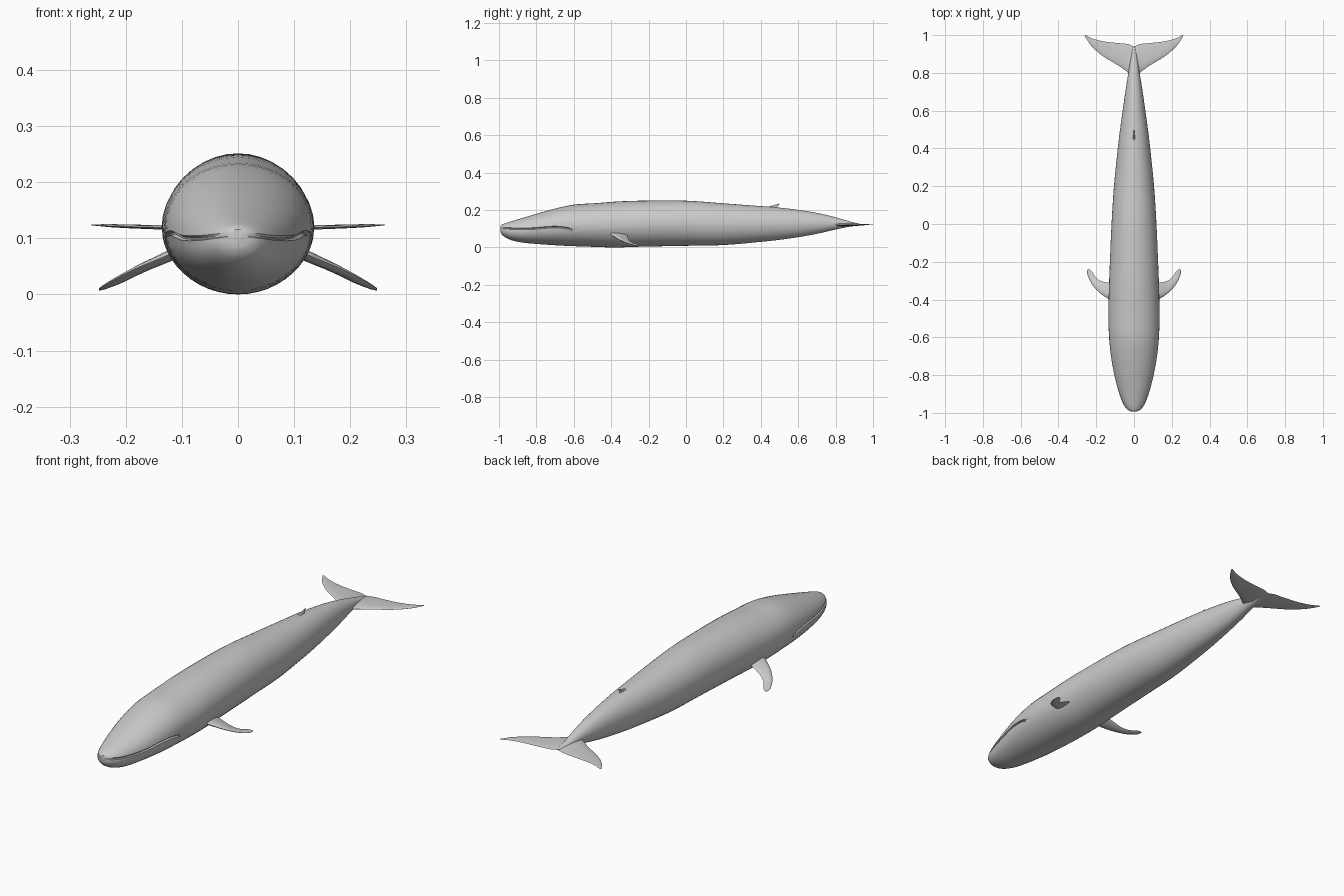
import bpy, bmesh, math
from mathutils import Vector

grey = bpy.data.materials.new("whale grey")
grey.diffuse_color = (0.6, 0.6, 0.6, 1)


def spline(rows, y):
    """Smooth value of a table of (y, value...) rows at y."""
    i = max(j for j in range(len(rows) - 1) if rows[j][0] <= y or j == 0)
    a, b = rows[i], rows[i + 1]
    p, n = rows[max(i - 1, 0)], rows[min(i + 2, len(rows) - 1)]
    h = b[0] - a[0]
    t = (y - a[0]) / h
    out = []
    for k in range(1, len(a)):
        m0 = (b[k] - p[k]) / (b[0] - p[0]) * h
        m1 = (n[k] - a[k]) / (n[0] - a[0]) * h
        out.append((2*t**3 - 3*t*t + 1)*a[k] + (t**3 - 2*t*t + t)*m0
                   + (3*t*t - 2*t**3)*b[k] + (t**3 - t*t)*m1)
    return out


def loft(name, rings_by_part, angle=50):
    """Skin each list of closed rings and cap both ends."""
    bm = bmesh.new()
    for rings in rings_by_part:
        vs = [[bm.verts.new(p) for p in r] for r in rings]
        n = len(vs[0])
        for a, b in zip(vs, vs[1:]):
            for i in range(n):
                bm.faces.new((a[i], a[(i+1) % n], b[(i+1) % n], b[i]))
        bm.faces.new(vs[0])
        bm.faces.new(vs[-1])
    bmesh.ops.recalc_face_normals(bm, faces=bm.faces)
    me = bpy.data.meshes.new(name)
    bm.to_mesh(me)
    bm.free()
    ob = bpy.data.objects.new(name, me)
    bpy.context.collection.objects.link(ob)
    me.materials.append(grey)
    bpy.ops.object.select_all(action='DESELECT')
    ob.select_set(True)
    bpy.context.view_layer.objects.active = ob
    bpy.ops.object.shade_smooth_by_angle(angle=math.radians(angle))


def blade(sections, up, mirror=False, steps=4):
    """Foil rings from (leading point, trailing point, thickness) sections."""
    table = [(i, *le, *te, t) for i, (le, te, t) in enumerate(sections)]
    rings, up = [], Vector(up)
    for s in range((len(sections) - 1) * steps + 1):
        v = spline(table, s / steps)
        le, te, th = Vector(v[:3]), Vector(v[3:6]), v[6]
        ring = []
        for k in range(12):
            a = 2 * math.pi * k / 12
            u = (1 - math.cos(a)) / 2
            p = le.lerp(te, u) + up * th / 2 * math.sin(a) * (1.25 - 0.75 * u)
            ring.append(Vector((-p.x, p.y, p.z)) if mirror else p)
        rings.append(ring)
    return rings


# Body stations: y, half width, top z, bottom z
BODY = [(-0.992, 0.016, 0.116, 0.084), (-0.985, 0.032, 0.122, 0.070),
        (-0.965, 0.050, 0.130, 0.053), (-0.93, 0.067, 0.141, 0.038),
        (-0.88, 0.084, 0.156, 0.027), (-0.8, 0.104, 0.180, 0.019),
        (-0.7, 0.122, 0.208, 0.012), (-0.6, 0.132, 0.229, 0.007),
        (-0.48, 0.136, 0.237, 0.003), (-0.38, 0.134, 0.245, 0.0),
        (-0.25, 0.130, 0.250, 0.004), (0.0, 0.119, 0.250, 0.009),
        (0.2, 0.106, 0.236, 0.013), (0.4, 0.086, 0.221, 0.030),
        (0.5, 0.074, 0.213, 0.041), (0.6, 0.060, 0.201, 0.055),
        (0.7, 0.046, 0.185, 0.073), (0.8, 0.030, 0.161, 0.096),
        (0.88, 0.017, 0.138, 0.112), (0.94, 0.005, 0.124, 0.119)]
# Mouth line: y, z, groove depth
MOUTH = [(-1.0, 0.106, 0.003), (-0.93, 0.101, 0.005), (-0.82, 0.101, 0.006),
         (-0.72, 0.109, 0.008), (-0.66, 0.107, 0.008), (-0.62, 0.100, 0.006),
         (-0.59, 0.089, 0.0), (-0.4, 0.10, 0.0), (0.0, 0.12, 0.0),
         (1.0, 0.122, 0.0)]


def body_ring(y):
    w, top, bot = spline(BODY, y)
    zm, depth = spline(MOUTH, y)
    depth = max(depth, 0) if y < -0.59 else 0
    c, h = (top + bot) / 2, (top - bot) / 2
    tm = math.asin(max(-0.8, min(0.8, (zm - c) / h)))
    d = min(0.0045 / h, 0.15)
    lo, hi = -math.pi / 2, math.pi / 2
    side = [(lo + (tm - d - lo) * i / 10, 0) for i in range(11)]
    side += [(tm - d / 3, depth), (tm + d / 3, depth)]
    side += [(tm + d + (hi - tm - d) * i / 10, 0) for i in range(11)]
    pts = [Vector((max(w - g, 0) * math.cos(a), y, c + (h - g) * math.sin(a)))
           for a, g in side]
    return pts + [Vector((-p.x, p.y, p.z)) for p in pts[-2:0:-1]]


ys = [-0.992, -0.989, -0.985, -0.978, -0.965, -0.948]
ys += [-0.93 + 0.02 * i for i in range(18)]
ys += [-0.57 + 1.51 * i / 42 for i in range(43)]
loft("body", [body_ring(y) for y in ys] and [[body_ring(y) for y in ys]], 40)

# Side flippers, swept back and drooping
FLIPPER = [((0.085, -0.425, 0.088), (0.085, -0.315, 0.080), 0.022),
           ((0.130, -0.400, 0.068), (0.130, -0.312, 0.060), 0.020),
           ((0.185, -0.362, 0.045), (0.178, -0.300, 0.036), 0.014),
           ((0.225, -0.315, 0.024), (0.205, -0.278, 0.022), 0.010),
           ((0.246, -0.270, 0.011), (0.226, -0.248, 0.014), 0.007),
           ((0.248, -0.244, 0.008), (0.240, -0.238, 0.010), 0.003)]
for side, flip in (("right", False), ("left", True)):
    loft(side + "_flipper", [blade(FLIPPER, (0.35, 0, 0.9), flip)], 60)

# Tail flukes
FLUKE = [((0.0, 0.770, 0.124), (0.0, 0.938, 0.121), 0.024),
         ((0.030, 0.800, 0.121), (0.030, 0.952, 0.121), 0.016),
         ((0.085, 0.840, 0.119), (0.085, 0.958, 0.120), 0.011),
         ((0.165, 0.889, 0.120), (0.155, 0.966, 0.121), 0.008),
         ((0.225, 0.942, 0.122), (0.215, 0.980, 0.123), 0.006),
         ((0.262, 0.996, 0.124), (0.256, 1.0, 0.124), 0.002)]
loft("tail_flukes", [blade(FLUKE, (0, 0, 1), f) for f in (False, True)], 60)

# Small hooked dorsal fin
DORSAL = [((0, 0.41, 0.208), (0, 0.515, 0.198), 0.018),
          ((0, 0.445, 0.219), (0, 0.493, 0.212), 0.010),
          ((0, 0.475, 0.228), (0, 0.490, 0.222), 0.006),
          ((0, 0.496, 0.234), (0, 0.500, 0.231), 0.002)]
loft("dorsal_fin", [blade(DORSAL, (1, 0, 0))], 60)
